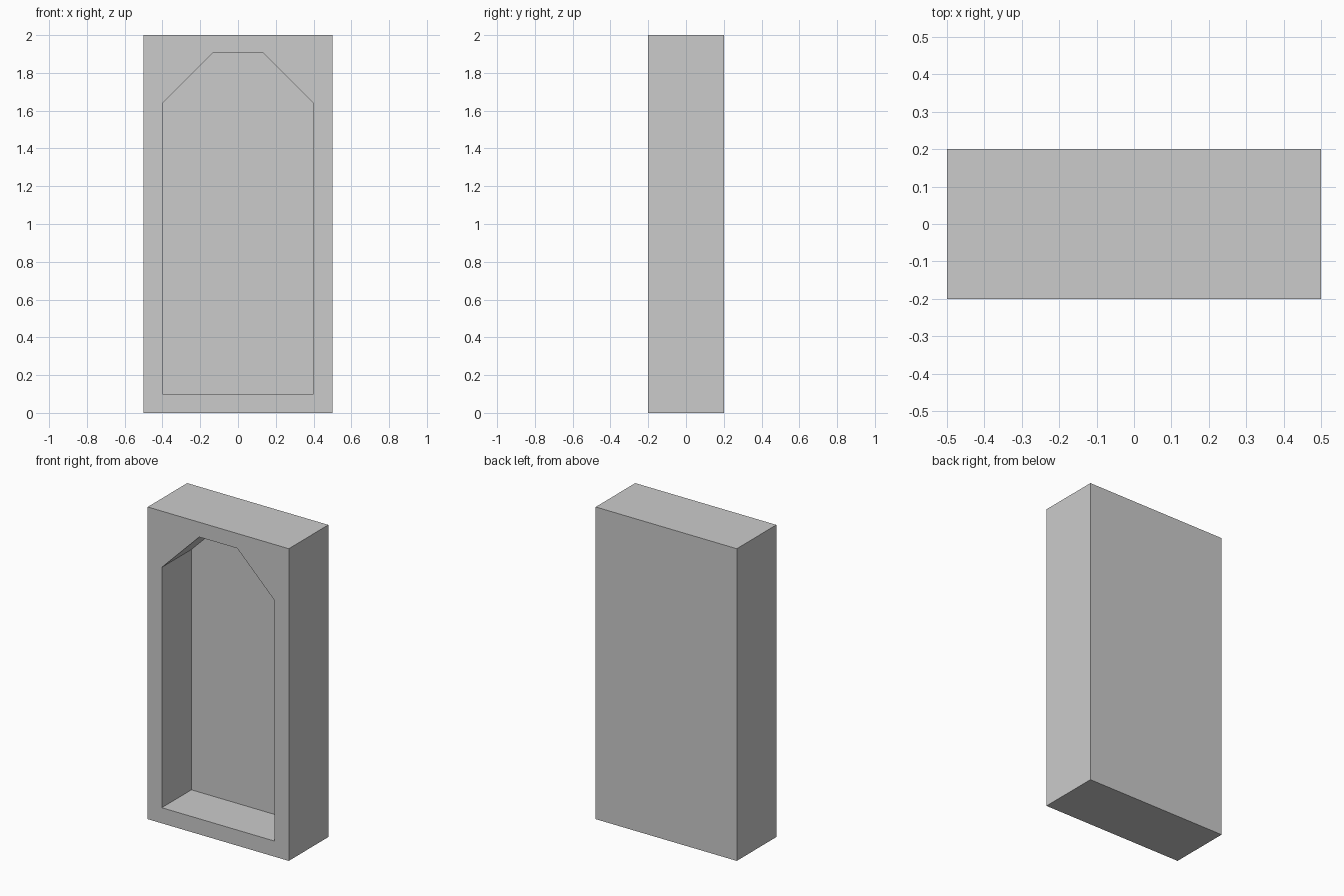
import bpy, bmesh

if "Cube" in bpy.data.objects:
    bpy.data.objects.remove(bpy.data.objects["Cube"])


def extruded_profile(name, profile, y0, y1):
    """Solid made by extruding an x-z outline from y0 to y1."""
    bm = bmesh.new()
    face = bm.faces.new([bm.verts.new((x, y0, z)) for x, z in profile])
    ext = bmesh.ops.extrude_face_region(bm, geom=[face])
    moved = [g for g in ext["geom"] if isinstance(g, bmesh.types.BMVert)]
    bmesh.ops.translate(bm, verts=moved, vec=(0, y1 - y0, 0))
    bmesh.ops.recalc_face_normals(bm, faces=bm.faces)
    mesh = bpy.data.meshes.new(name)
    bm.to_mesh(mesh)
    bm.free()
    obj = bpy.data.objects.new(name, mesh)
    bpy.context.collection.objects.link(obj)
    return obj


def mirrored(half):
    """Complete a right-hand outline (bottom to top) across x = 0."""
    return half + [(-x, z) for x, z in reversed(half)]


# Solid block
block = extruded_profile("niche_block", mirrored([(0.5, 0), (0.5, 2)]), -0.2, 0.2)

# Recess with clipped top corners, leaving a thin back wall
cutter = extruded_profile(
    "recess_cutter",
    mirrored([(0.4, 0.1), (0.4, 1.64), (0.135, 1.905)]),
    -0.3, 0.1)
cutter.hide_render = True

# Carve the recess and discard the cutter
mod = block.modifiers.new("recess", "BOOLEAN")
mod.operation = "DIFFERENCE"
mod.solver = "EXACT"
mod.object = cutter
bpy.context.view_layer.objects.active = block
bpy.ops.object.modifier_apply(modifier=mod.name)
bpy.data.objects.remove(cutter, do_unlink=True)
